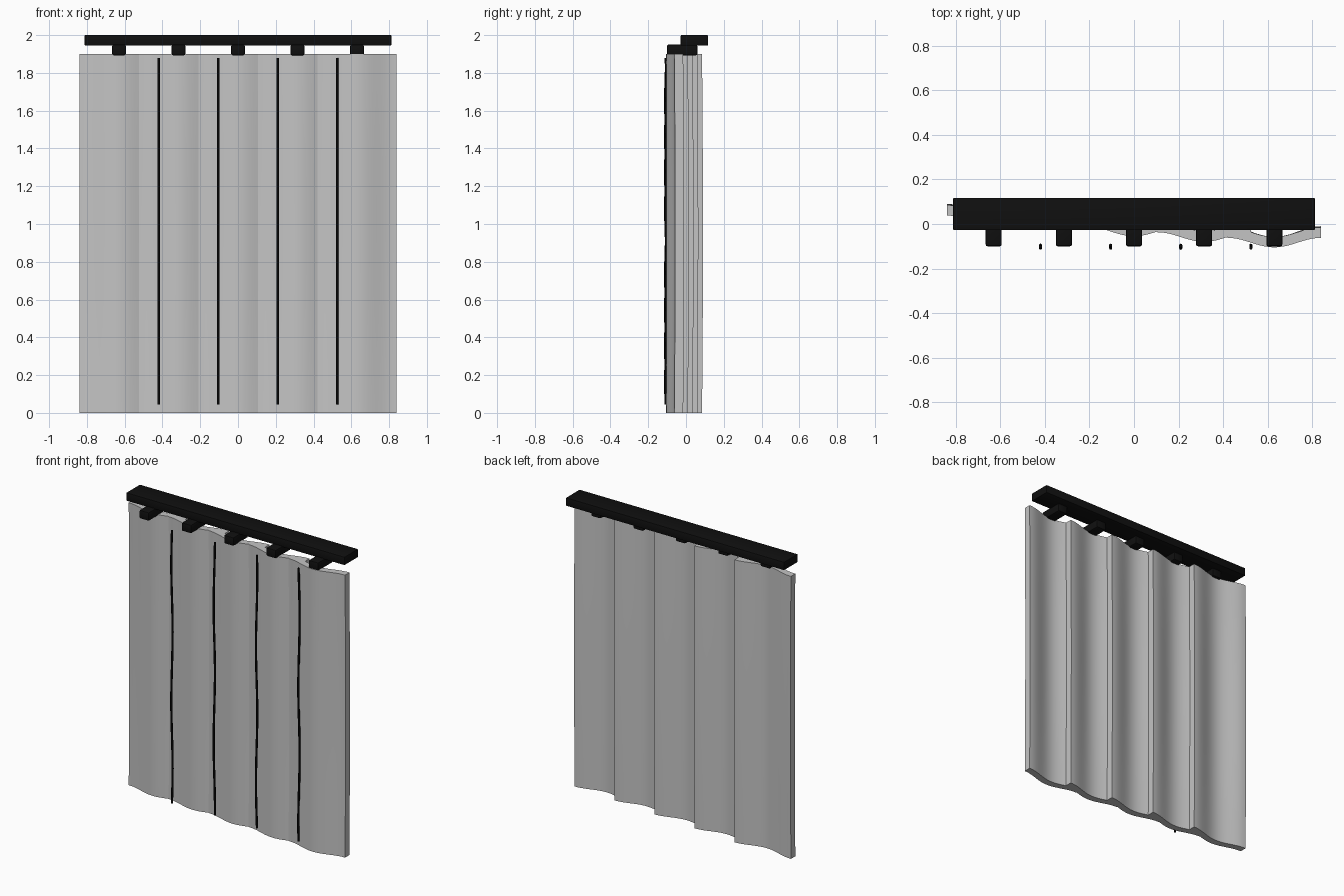
import bpy, bmesh, math

cube = bpy.data.objects.get("Cube")
if cube:
    bpy.data.objects.remove(cube, do_unlink=True)


def material(name, value):
    m = bpy.data.materials.new(name)
    m.use_nodes = True
    col = (value, value, value, 1)
    m.diffuse_color = col
    bsdf = next(n for n in m.node_tree.nodes if n.type == 'BSDF_PRINCIPLED')
    bsdf.inputs["Base Color"].default_value = col
    return m


GREY = material("light grey fabric", 0.55)
BLACK = material("black metal", 0.005)
CORD = material("black cord", 0.002)


def finish(bm, name, mat, angle=35):
    bmesh.ops.recalc_face_normals(bm, faces=bm.faces)
    me = bpy.data.meshes.new(name)
    bm.to_mesh(me)
    bm.free()
    ob = bpy.data.objects.new(name, me)
    bpy.context.collection.objects.link(ob)
    me.materials.append(mat)
    bpy.ops.object.select_all(action='DESELECT')
    ob.select_set(True)
    bpy.context.view_layer.objects.active = ob
    bpy.ops.object.shade_smooth_by_angle(angle=math.radians(angle))
    return ob


def box(name, lo, hi, mat, bevel):
    bm = bmesh.new()
    bmesh.ops.create_cube(bm, size=1)
    for v in bm.verts:
        v.co = [(a + b) / 2 + c * (b - a) for a, b, c in zip(lo, hi, v.co)]
    bmesh.ops.bevel(bm, geom=bm.edges[:], offset=bevel, segments=2,
                    profile=0.5, affect='EDGES')
    return finish(bm, name, mat)


HALF, THICK, BOW, TOP = 0.21, 0.047, 0.043, 1.9
SPACING, STEP = 0.315, 0.025


# Vertical slat: bowed section with a faint swell at mid height
def slat(name, cx, base):
    bm = bmesh.new()
    nu, nz = 20, 12
    rings = []
    for j in range(nz + 1):
        z = TOP * j / nz
        front, back = [], []
        for i in range(nu + 1):
            t = 2 * i / nu - 1
            c = 0.5 + 0.5 * math.cos(math.pi * t)
            y = base - BOW * c + 0.005 * math.sin(math.pi * j / nz) * (1 - c)
            front.append(bm.verts.new((cx + t * HALF, y, z)))
            back.append(bm.verts.new((cx + t * HALF, y + THICK, z)))
        rings.append(front + back[::-1])
    n = len(rings[0])
    for a, b in zip(rings, rings[1:]):
        for i in range(n):
            k = (i + 1) % n
            bm.faces.new((a[i], a[k], b[k], b[i]))
    for ring in (rings[0], rings[-1]):
        for i in range(nu):
            bm.faces.new((ring[i], ring[i + 1], ring[n - 2 - i], ring[n - 1 - i]))
    finish(bm, name, GREY)


# Pull cord: thin tube with a slight sway
def cord(name, x, phase):
    bm = bmesh.new()
    nz, sides, r = 24, 8, 0.007
    rings = []
    for j in range(nz + 1):
        t = j / nz
        y = -0.102 + 0.007 * math.sin(4 * math.pi * t + phase)
        rings.append([bm.verts.new((x + r * math.cos(2 * math.pi * i / sides),
                                    y + r * math.sin(2 * math.pi * i / sides),
                                    0.045 + 1.835 * t)) for i in range(sides)])
    for a, b in zip(rings, rings[1:]):
        for i in range(sides):
            k = (i + 1) % sides
            bm.faces.new((a[i], a[k], b[k], b[i]))
    bm.faces.new(rings[0])
    bm.faces.new(rings[-1])
    finish(bm, name, CORD, 50)


# Top rail
box("top_rail", (-0.812, -0.028, 1.945), (0.812, 0.117, 2.0), BLACK, 0.004)

# Five overlapping slats, each with its hanger
for k in range(-2, 3):
    x = k * SPACING
    slat(f"slat_{k + 3}", x, -0.012 - STEP * k)
    box(f"hanger_{k + 3}", (x - 0.036, -0.1, 1.893), (x + 0.036, 0.06, 1.95),
        BLACK, 0.008)

# Four cords hanging in front of the slat joints
for k in range(4):
    cord(f"cord_{k + 1}", -0.42 + k * SPACING, k * 1.3)
